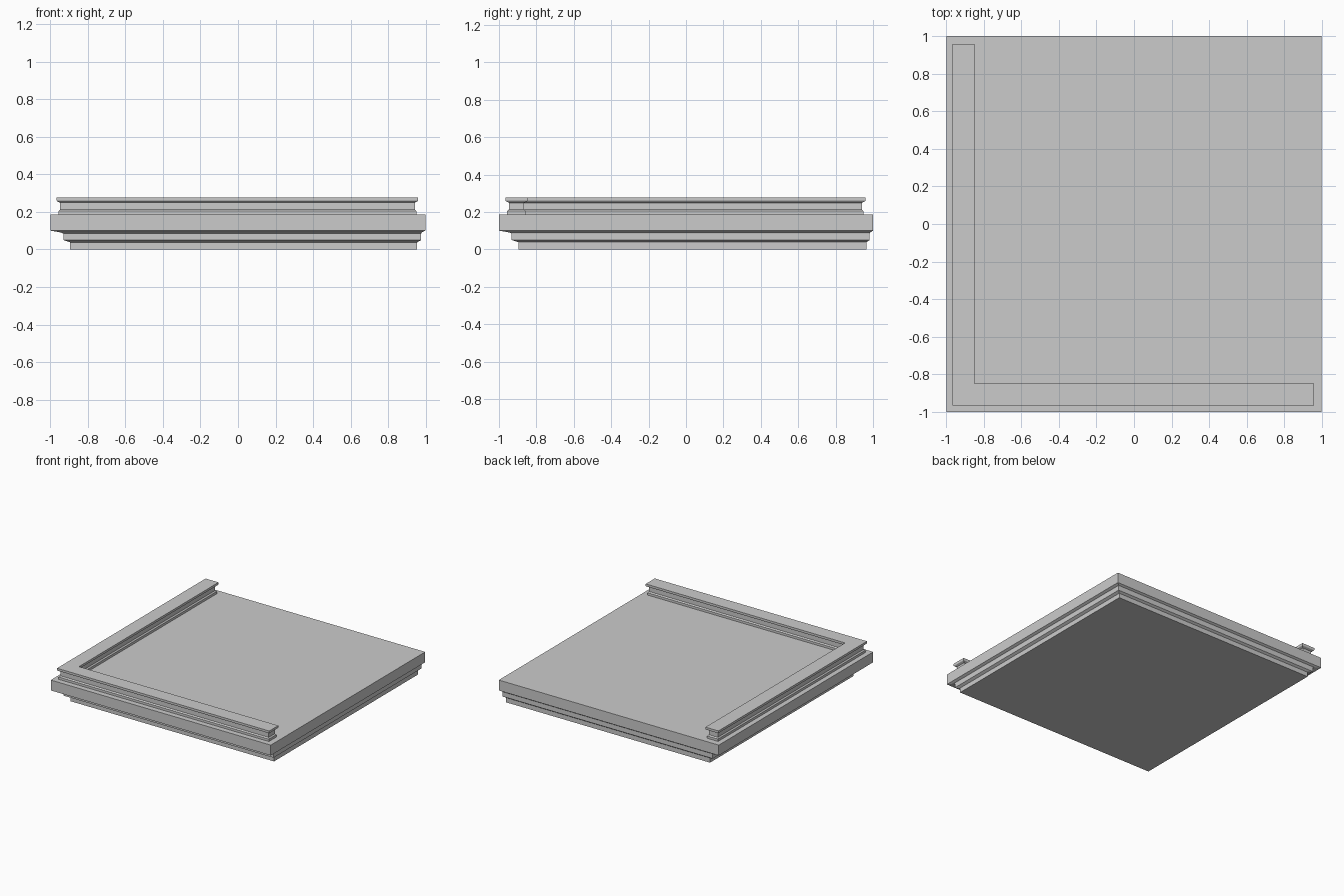
import bpy, bmesh

if "Cube" in bpy.data.objects:
    bpy.data.objects.remove(bpy.data.objects["Cube"])


def loft(name, rings):
    """Stack matching outlines into one closed solid."""
    bm = bmesh.new()
    loops = [[bm.verts.new(p) for p in ring] for ring in rings]
    n = len(loops[0])
    for low, high in zip(loops, loops[1:]):
        for i in range(n):
            j = (i + 1) % n
            bm.faces.new((low[i], low[j], high[j], high[i]))
    bm.faces.new(loops[0][::-1])
    bm.faces.new(loops[-1])
    bmesh.ops.recalc_face_normals(bm, faces=bm.faces)
    mesh = bpy.data.meshes.new(name)
    bm.to_mesh(mesh)
    bm.free()
    obj = bpy.data.objects.new(name, mesh)
    bpy.context.collection.objects.link(obj)
    return obj


def slab_ring(z, front_left, right, back):
    x0, x1 = -0.997 + front_left, 0.997 - right
    y0, y1 = -1 + front_left, 1 - back
    return [(x0, y0, z), (x1, y0, z), (x1, y1, z), (x0, y1, z)]


def rail_ring(z, inset):
    # L-shaped outline along the front and left edges
    a, b, c = -0.965 + inset, -0.848 - inset, 0.959 - inset
    return [(a, a, z), (c, a, z), (c, b, z), (b, b, z), (b, c, z), (a, c, z)]


# Stepped slab: height, then insets at front/left, right and back
slab_profile = [(0, .104, .043, .035), (.038, .104, .043, .035),
                (.05, .067, .022, .018), (.084, .067, .022, .018),
                (.09, .057, .020, .016), (.1, 0, 0, 0), (.185, 0, 0, 0)]
loft("slab", [slab_ring(*p) for p in slab_profile])

# L-shaped moulded rail: height and inset
rail_profile = [(.184, .009), (.204, .009), (.213, .018), (.249, .018),
                (.257, .002), (.26, 0), (.277, 0)]
loft("corner_rail", [rail_ring(*p) for p in rail_profile])
